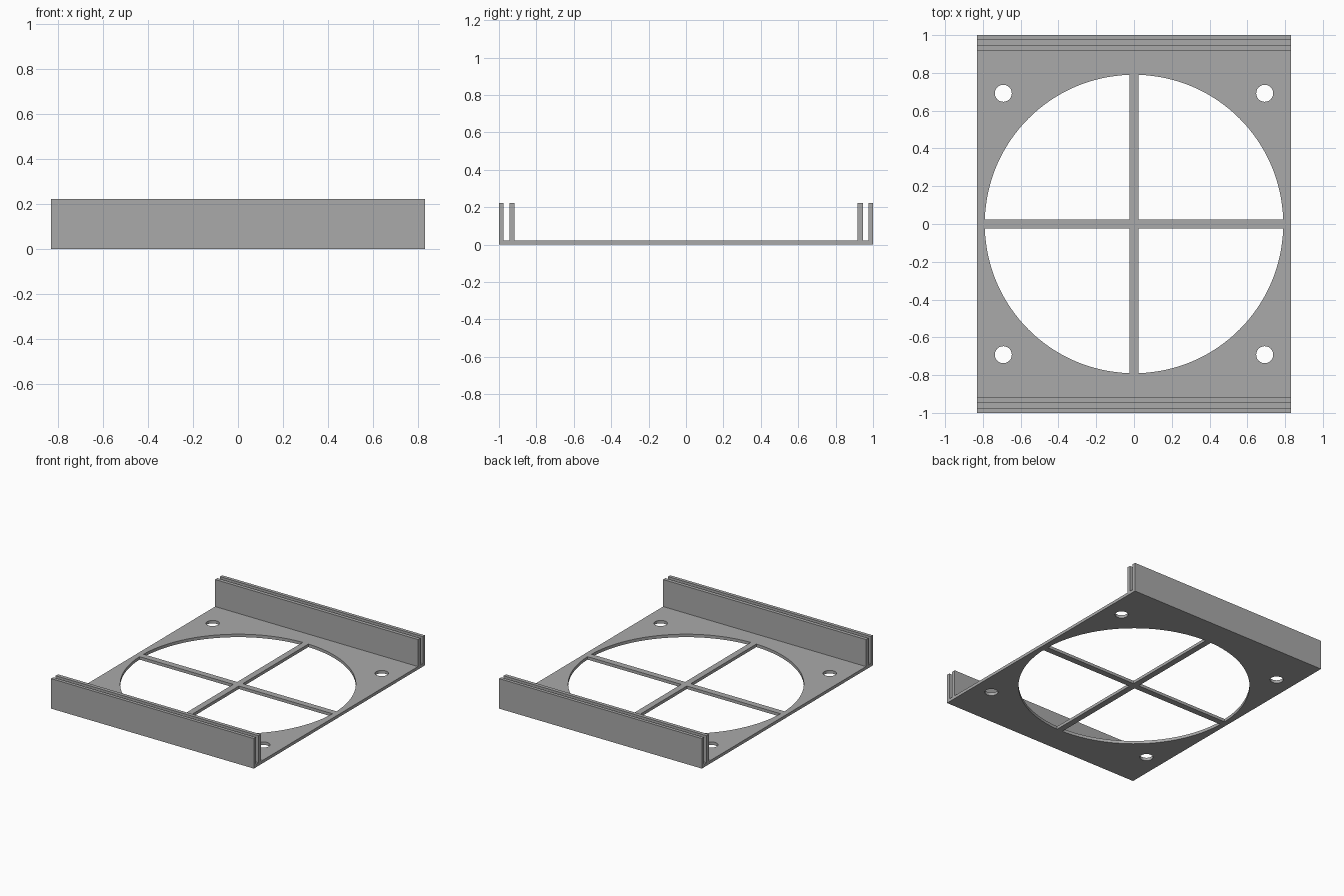
import bpy
import bmesh
from math import cos, sin, asin, pi
from mathutils import Vector

HALF_X, HEIGHT, FLOOR = 0.83, 0.222, 0.022
RADIUS, BAR = 0.79, 0.023
HOLE_POS, HOLE_RADIUS = 0.692, 0.045

cube = bpy.data.objects.get("Cube")
if cube:
    bpy.data.objects.remove(cube)

grey = bpy.data.materials.new("plain grey")
grey.use_nodes = True
colour = (0.4, 0.4, 0.4, 1)
grey.diffuse_color = colour
grey.node_tree.nodes["Principled BSDF"].inputs["Base Color"].default_value = colour


def extrude_outlines(name, outlines, vector):
    """Make one object of closed outlines, each swept along the vector."""
    bm = bmesh.new()
    for outline in outlines:
        face = bm.faces.new([bm.verts.new(p) for p in outline])
        swept = bmesh.ops.extrude_face_region(bm, geom=[face], use_keep_orig=True)
        moved = [g for g in swept["geom"] if isinstance(g, bmesh.types.BMVert)]
        bmesh.ops.translate(bm, verts=moved, vec=vector)
    bmesh.ops.recalc_face_normals(bm, faces=bm.faces)
    mesh = bpy.data.meshes.new(name)
    bm.to_mesh(mesh)
    bm.free()
    mesh.materials.append(grey)
    obj = bpy.data.objects.new(name, mesh)
    bpy.context.collection.objects.link(obj)
    return obj


# Tray: floor with a pair of upright slotted walls along each end
half = [(1, 0), (1, HEIGHT), (0.975, HEIGHT), (0.975, FLOOR),
        (0.945, FLOOR), (0.945, HEIGHT), (0.918, HEIGHT), (0.918, FLOOR)]
profile = half + [(-y, z) for y, z in reversed(half)]
tray = extrude_outlines("fan_tray", [[(-HALF_X, y, z) for y, z in profile]],
                        Vector((2 * HALF_X, 0, 0)))

# Cutters: four quarter openings that leave a cross, and four screw holes
start = asin(BAR / RADIUS)
steps = 32
arc = [start + (pi / 2 - 2 * start) * i / steps for i in range(steps + 1)]
quarter = [(BAR, BAR)] + [(RADIUS * cos(a), RADIUS * sin(a)) for a in arc]
circle = [2 * pi * i / 40 for i in range(40)]
hole = [(HOLE_POS + HOLE_RADIUS * cos(a), HOLE_POS + HOLE_RADIUS * sin(a)) for a in circle]
outlines = [[(sx * x, sy * y, -0.1) for x, y in shape]
            for shape in (quarter, hole) for sx in (-1, 1) for sy in (-1, 1)]
cutter = extrude_outlines("opening_cutter", outlines, Vector((0, 0, 0.2)))
cutter.hide_render = True

# Cut the openings and bake the result
cut = tray.modifiers.new("openings", "BOOLEAN")
cut.operation = "DIFFERENCE"
cut.solver = "EXACT"
cut.object = cutter
bpy.context.view_layer.update()
evaluated = tray.evaluated_get(bpy.context.evaluated_depsgraph_get())
tray.data = bpy.data.meshes.new_from_object(evaluated)
tray.modifiers.clear()
bpy.data.objects.remove(cutter)

# Smooth the round rims, keep every edge crisp
bpy.ops.object.select_all(action="DESELECT")
tray.select_set(True)
bpy.context.view_layer.objects.active = tray
bpy.ops.object.shade_smooth_by_angle()
